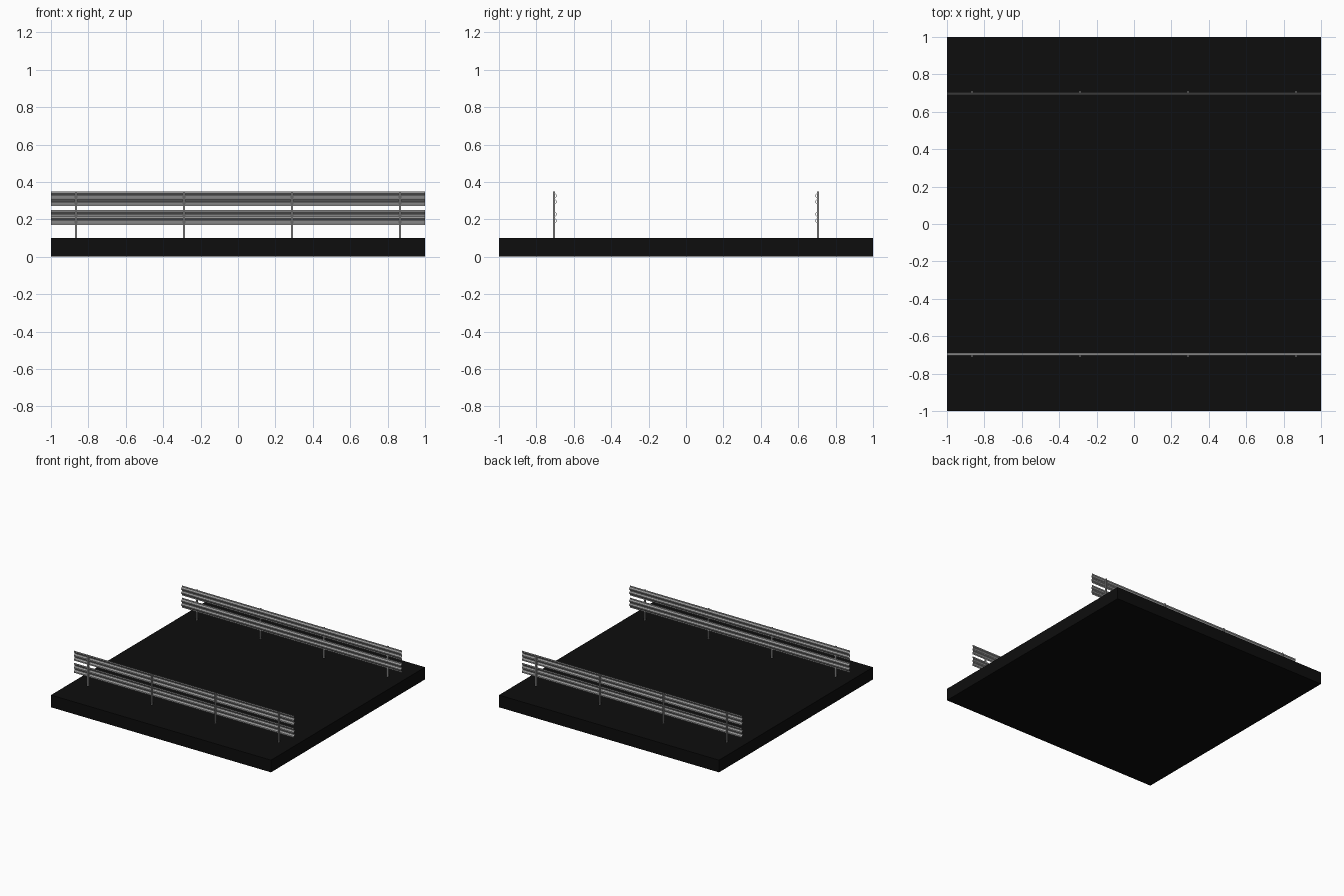
import bpy

if "Cube" in bpy.data.objects:
    bpy.data.objects.remove(bpy.data.objects["Cube"])

RAIL_Y = 0.70     # plane where rail meets posts
ROAD_TOP = 0.10

asphalt = bpy.data.materials.new("asphalt")
asphalt.diffuse_color = (0.004, 0.004, 0.004, 1)
asphalt.use_nodes = True
asphalt.node_tree.nodes["Principled BSDF"].inputs["Base Color"].default_value = asphalt.diffuse_color
steel = bpy.data.materials.new("steel")
steel.diffuse_color = (0.35, 0.35, 0.35, 1)
steel.use_nodes = True
steel.node_tree.nodes["Principled BSDF"].inputs["Base Color"].default_value = steel.diffuse_color


def box(name, lo, hi, mat):
    bpy.ops.mesh.primitive_cube_add(size=1, location=[(a + b) / 2 for a, b in zip(lo, hi)])
    ob = bpy.context.object
    ob.name = name
    ob.scale = [b - a for a, b in zip(lo, hi)]
    bpy.ops.object.transform_apply(location=False, rotation=False, scale=True)
    ob.data.materials.append(mat)
    return ob


def rail(name, side, z0):
    """Double-hump corrugated beam, humps facing the road."""
    profile = [(0, 0), (0, 0.010), (0.009, 0.020), (0.009, 0.027), (0, 0.036),
               (0, 0.044), (0.009, 0.053), (0.009, 0.060), (0, 0.070), (0, 0.080)]
    verts = [(x, side * (RAIL_Y - d), z0 + z) for x in (-1, 1) for d, z in profile]
    n = len(profile)
    faces = [(i, n + i, n + i + 1, i + 1) for i in range(n - 1)]
    if side > 0:
        faces = [f for f in faces]
    else:
        faces = [f[::-1] for f in faces]
    me = bpy.data.meshes.new(name)
    me.from_pydata(verts, [], faces)
    me.materials.append(steel)
    ob = bpy.data.objects.new(name, me)
    bpy.context.collection.objects.link(ob)
    sol = ob.modifiers.new("thickness", 'SOLIDIFY')
    sol.thickness = 0.002
    sol.offset = -1


# road slab
box("road_slab", (-1, -1, 0), (1, 1, ROAD_TOP), asphalt)

# guard rails on both sides
for side, label in ((-1, "front"), (1, "back")):
    rail(f"{label}_lower_rail", side, 0.17)
    rail(f"{label}_upper_rail", side, 0.27)
    ys = sorted((side * RAIL_Y, side * (RAIL_Y + 0.012)))
    for i, x in enumerate((-0.867, -0.289, 0.289, 0.867)):
        box(f"{label}_post_{i + 1}", (x - 0.005, ys[0], ROAD_TOP - 0.01),
            (x + 0.005, ys[1], 0.35), steel)
